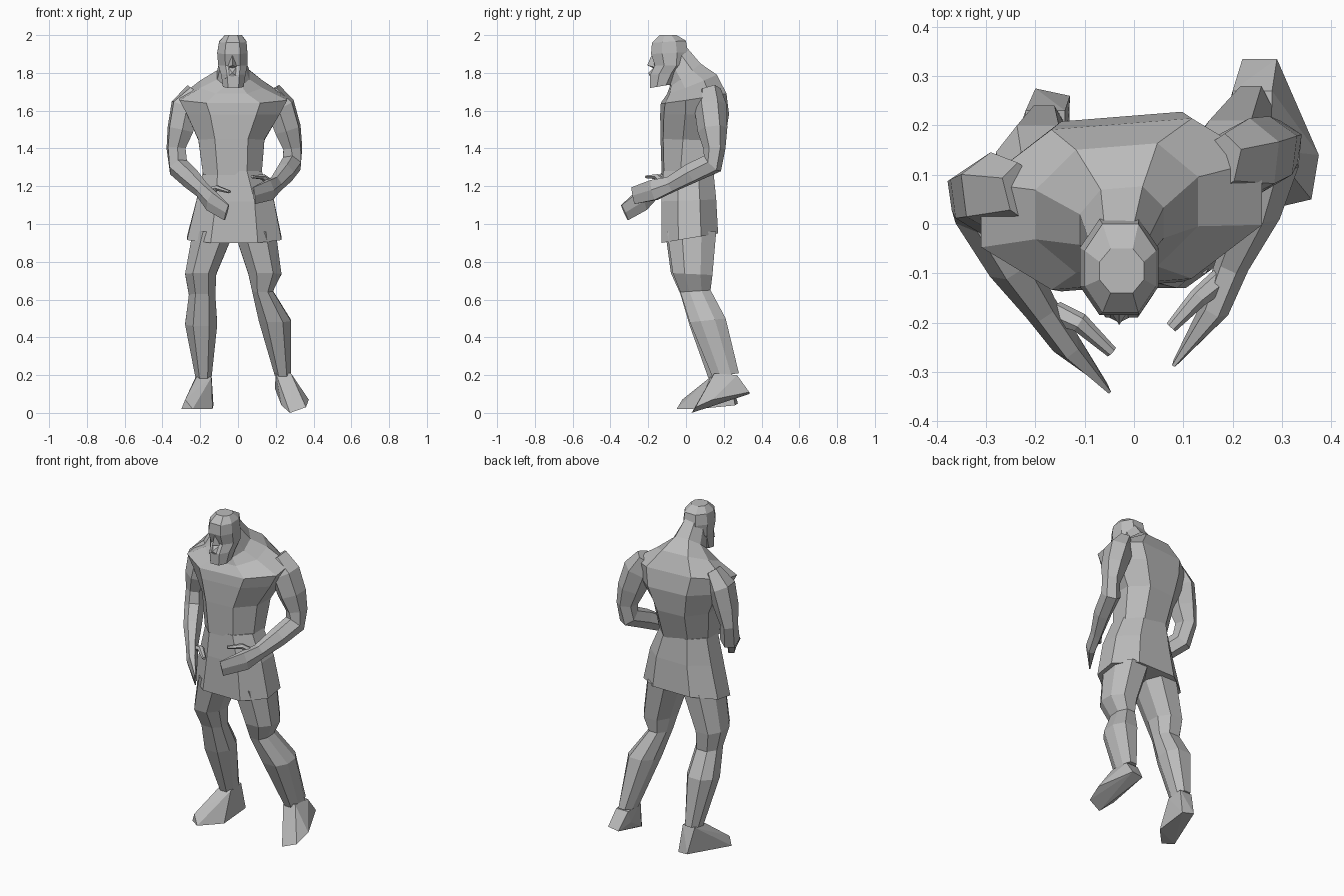
import bpy
import bmesh
from mathutils import Vector

cube = bpy.data.objects.get("Cube")
if cube:
    bpy.data.objects.remove(cube, do_unlink=True)

stone = bpy.data.materials.new("plain_grey")
stone.use_nodes = True
GREY = (.5, .5, .5, 1)
stone.diffuse_color = GREY
stone.node_tree.nodes["Principled BSDF"].inputs["Base Color"].default_value = GREY

# Boxy octagon used as the cross-section of the body, legs and head
OCTAGON = [(.5, -1), (1, -.4), (1, .4), (.5, 1), (-.5, 1), (-1, .4), (-1, -.4), (-.5, -1)]
# Rounder hexagon used as the cross-section of the arms and hands
HEXAGON = [(1, 0), (.5, .9), (-.5, .9), (-1, 0), (-.5, -.9), (.5, -.9)]


def finish(name, bm):
    """Turn a bmesh into a flat-shaded grey object."""
    bmesh.ops.recalc_face_normals(bm, faces=bm.faces[:])
    mesh = bpy.data.meshes.new(name)
    bm.to_mesh(mesh)
    bm.free()
    mesh.materials.append(stone)
    obj = bpy.data.objects.new(name, mesh)
    bpy.context.scene.collection.objects.link(obj)
    return obj


def skin(name, rings):
    """Bridge matching rings of points and cap both ends."""
    bm = bmesh.new()
    loops = [[bm.verts.new(point) for point in ring] for ring in rings]
    count = len(loops[0])
    for low, high in zip(loops, loops[1:]):
        for i in range(count):
            j = (i + 1) % count
            bm.faces.new((low[i], low[j], high[j], high[i]))
    bm.faces.new(loops[0])
    bm.faces.new(loops[-1])
    return finish(name, bm)


def stack(name, levels, shear=0):
    """Loft levels given as left, right, front, back, front height, back height."""
    rings = []
    for left, right, front, back, z_front, z_back in levels:
        ring = []
        for u, v in OCTAGON:
            x = (left + right) / 2 + u * (right - left) / 2
            y = (front + back) / 2 + v * (back - front) / 2
            z = (z_front + z_back) / 2 + v * (z_back - z_front) / 2
            ring.append((x, y + shear * x, z))
        rings.append(ring)
    return skin(name, rings)


def limb(name, path, radii, hint):
    """Sweep hexagons along a path; each radius pair is width and height."""
    points = [Vector(p) for p in path]
    rings = []
    for i, point in enumerate(points):
        before = points[max(i - 1, 0)]
        after = points[min(i + 1, len(points) - 1)]
        along = (after - before).normalized()
        across = (hint - along * hint.dot(along)).normalized()
        other = along.cross(across)
        width, height = radii[i]
        rings.append([point + across * u * width + other * v * height for u, v in HEXAGON])
    return skin(name, rings)


def hull(name, points):
    """Wrap a few corner points in a faceted shell."""
    bm = bmesh.new()
    for point in points:
        bm.verts.new(point)
    result = bmesh.ops.convex_hull(bm, input=bm.verts[:])
    loose = [v for v in bm.verts if not v.link_faces]
    bmesh.ops.delete(bm, geom=loose, context='VERTS')
    return finish(name, bm)


# Tunic skirt, flaring from the waist
stack("skirt", [
    (-.27, .23, -.13, .17, .9, .95),
    (-.22, .19, -.13, .16, 1.12, 1.13),
    (-.185, .125, -.12, .145, 1.28, 1.28),
])

# Chest, back and sloping neck
stack("torso", [
    (-.185, .125, -.12, .145, 1.26, 1.26),
    (-.21, .14, -.125, .2, 1.45, 1.44),
    (-.27, .22, -.125, .22, 1.58, 1.58),
    (-.31, .26, -.12, .205, 1.64, 1.69),
    (-.2, .13, -.09, .16, 1.69, 1.79),
    (-.11, .06, -.08, .075, 1.73, 1.85),
    (-.09, .03, -.1, 0, 1.8, 1.94),
], shear=.08)

# Head with beard, brow and crown
stack("head", [
    (-.08, .03, -.19, -.07, 1.72, 1.74),
    (-.09, .04, -.19, -.03, 1.79, 1.8),
    (-.105, .05, -.165, 0, 1.84, 1.84),
    (-.11, .05, -.185, .01, 1.9, 1.91),
    (-.1, .045, -.18, 0, 1.96, 1.97),
    (-.07, .02, -.14, -.05, 2, 2),
])
hull("nose", [(-.03, -.18, 1.9), (-.055, -.165, 1.83), (-.005, -.165, 1.83),
              (-.03, -.205, 1.84), (-.03, -.16, 1.82)])
hull("moustache", [(-.07, -.18, 1.77), (.01, -.18, 1.77), (-.03, -.2, 1.8),
                   (-.05, -.17, 1.83), (-.01, -.17, 1.83), (-.03, -.19, 1.78)])

# Arms share one set of thicknesses: shoulder, upper arm, elbow, forearm, hand
ARM_RADII = [(.05, .07), (.08, .085), (.07, .08), (.05, .06), (.055, .06),
             (.05, .055), (.035, .045), (.03, .06), (.006, .05)]
ARM_PATHS = {
    "right": [(-.22, .06, 1.7), (-.28, .06, 1.62), (-.305, .05, 1.5), (-.328, .055, 1.4),
              (-.315, .03, 1.3), (-.25, -.08, 1.24), (-.19, -.17, 1.18),
              (-.14, -.24, 1.12), (-.06, -.325, 1.06)],
    "left": [(.17, .12, 1.7), (.225, .13, 1.62), (.265, .14, 1.5), (.29, .15, 1.4),
             (.285, .14, 1.32), (.25, .03, 1.27), (.2, -.08, 1.21),
             (.165, -.17, 1.18), (.085, -.28, 1.15)],
}
THUMBS = {
    "right": [(-.16, -.18, 1.17), (-.11, -.2, 1.19), (-.045, -.26, 1.17)],
    "left": [(.18, -.11, 1.21), (.13, -.15, 1.25), (.075, -.21, 1.25)],
}
for side, direction in (("right", 1), ("left", -1)):
    hint = Vector((.85, direction * .55, 0))
    limb(side + "_arm", ARM_PATHS[side], ARM_RADII, hint)
    limb(side + "_thumb", THUMBS[side], [(.025, .02), (.02, .015), (.012, .008)], hint)

# Legs: thigh, knee, calf, ankle
stack("right_leg", [
    (-.24, -.02, -.11, .14, .96, .96),
    (-.28, -.115, -.08, .13, .74, .73),
    (-.26, -.12, -.03, .12, .63, .62),
    (-.28, -.11, .02, .2, .46, .48),
    (-.225, -.14, .12, .24, .18, .2),
])
stack("left_leg", [
    (-.02, .2, -.1, .16, .96, .96),
    (.055, .23, -.07, .14, .74, .73),
    (.075, .185, -.03, .13, .64, .65),
    (.11, .28, .02, .21, .48, .5),
    (.195, .28, .14, .28, .19, .21),
])

# Feet: ankle collar, heel, ball and toe corners
hull("right_foot", [
    (-.22, .13, .19), (-.14, .13, .19), (-.14, .23, .2), (-.22, .23, .2),
    (-.2, .275, .05), (-.13, .26, .04), (-.135, .06, .02),
    (-.3, -.01, .02), (-.24, -.05, .02), (-.28, -.02, .07),
])
hull("left_foot", [
    (.2, .15, .21), (.28, .15, .21), (.2, .27, .2), (.28, .27, .2),
    (.22, .335, .1), (.29, .335, .11), (.195, .25, .13), (.23, .1, .04),
    (.275, .03, 0), (.36, .05, .03), (.375, .14, .07),
])
